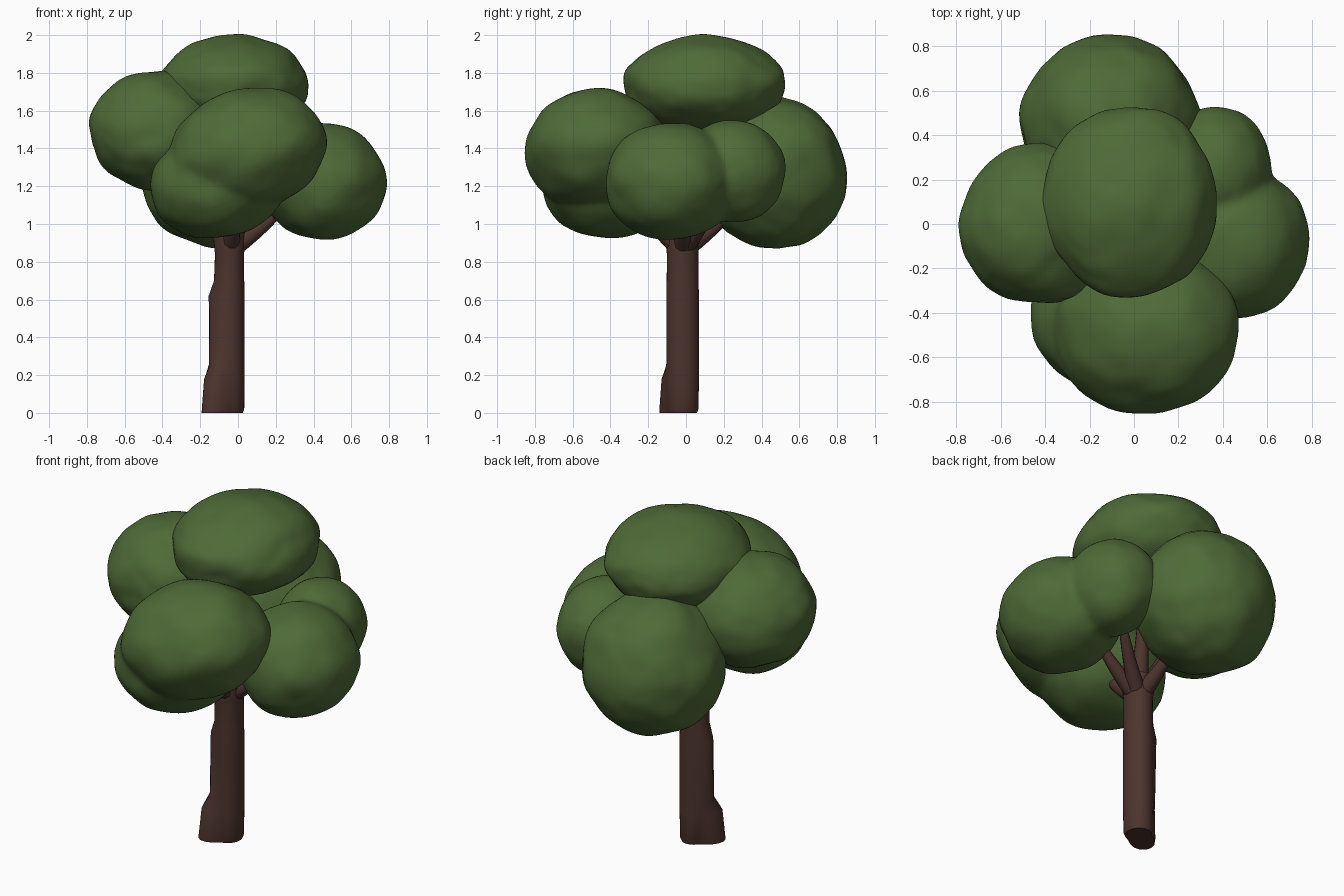
import bpy, bmesh, math
from mathutils import Vector, Matrix, noise

cube = bpy.data.objects.get("Cube")
if cube:
    bpy.data.objects.remove(cube, do_unlink=True)


def material(name, colour):
    mat = bpy.data.materials.new(name)
    mat.use_nodes = True
    mat.diffuse_color = (*colour, 1)
    bsdf = mat.node_tree.nodes["Principled BSDF"]
    bsdf.inputs["Base Color"].default_value = (*colour, 1)
    bsdf.inputs["Roughness"].default_value = 0.9
    return mat


leaf_green = material("leaf green", (0.078, 0.145, 0.038))
bark_brown = material("bark brown", (0.072, 0.034, 0.026))


def finish(name, bm, mat):
    bmesh.ops.recalc_face_normals(bm, faces=bm.faces)
    mesh = bpy.data.meshes.new(name)
    bm.to_mesh(mesh)
    bm.free()
    mesh.materials.append(mat)
    mesh.shade_smooth()
    obj = bpy.data.objects.new(name, mesh)
    bpy.context.collection.objects.link(obj)
    return obj


# Leaf clumps: each lobe is (centre, radii, tilt about y in degrees)
def clump(name, lobes):
    bm = bmesh.new()
    for centre, radii, tilt in lobes:
        place = (Matrix.Translation(centre)
                 @ Matrix.Rotation(math.radians(tilt), 4, "Y")
                 @ Matrix.Diagonal((*radii, 1)))
        ball = bmesh.ops.create_icosphere(bm, subdivisions=5, radius=1)
        for v in ball["verts"]:
            # Gentle lumps in the foliage
            p = v.co + Vector(centre) * 3
            v.co *= 1 + 0.05 * noise.noise(p * 1.8) + 0.015 * noise.noise(p * 4)
            v.co = place @ v.co
    obj = finish(name, bm, leaf_green)
    if len(lobes) > 1:
        # Melt neighbouring lobes into one skin
        remesh = obj.modifiers.new("melt", "REMESH")
        remesh.mode = "VOXEL"
        remesh.voxel_size = 0.018
        remesh.use_smooth_shade = True
        smooth = obj.modifiers.new("soften", "SMOOTH")
        smooth.factor = 0.5
        smooth.iterations = 8


clump("top_foliage", [((-0.02, 0.10, 1.74), (0.39, 0.43, 0.26), 0)])
clump("right_foliage", [((-0.43, 0.0, 1.495), (0.355, 0.36, 0.315), 0)])
clump("front_foliage", [((0.05, -0.47, 1.39), (0.42, 0.38, 0.325), -12),
                        ((-0.10, -0.41, 1.21), (0.37, 0.35, 0.285), -10)])
clump("left_foliage", [((0.45, -0.08, 1.225), (0.34, 0.345, 0.31), 0),
                       ((0.37, 0.25, 1.28), (0.25, 0.28, 0.27), 0)])
clump("back_foliage", [((-0.11, 0.47, 1.27), (0.40, 0.38, 0.405), 0)])

# Trunk: rings of (height, radius, ridge size, ridge angle in degrees)
RINGS = [(0.0, 0.07, 0.095, 212), (0.02, 0.078, 0.085, 212),
         (0.18, 0.08, 0.068, 210), (0.26, 0.08, 0.03, 190),
         (0.62, 0.08, 0.03, 180), (0.70, 0.078, 0.004, 180),
         (0.84, 0.077, 0, 180), (0.92, 0.085, 0, 180), (0.98, 0.08, 0, 180)]
SIDES = 32
bm = bmesh.new()
loops = []
for z, radius, ridge, facing in RINGS:
    loop = []
    for i in range(SIDES):
        a = math.tau * i / SIDES
        r = radius + ridge * max(0, math.cos(a - math.radians(facing))) ** 4
        loop.append(bm.verts.new((-0.045 + r * math.cos(a),
                                  -0.018 + r * 1.08 * math.sin(a), z)))
    loops.append(loop)
for low, high in zip(loops, loops[1:]):
    for i in range(SIDES):
        j = (i + 1) % SIDES
        bm.faces.new((low[i], low[j], high[j], high[i]))
bm.faces.new(loops[0])
bm.faces.new(loops[-1])
trunk = finish("trunk", bm, bark_brown)
bpy.context.view_layer.objects.active = trunk
trunk.select_set(True)
bpy.ops.object.shade_smooth_by_angle(angle=math.radians(50))
trunk.select_set(False)

# Branches: tapered curves fanning out into the clumps
TIPS = {"left_branch": (0.30, 0.0, 1.15), "right_branch": (-0.30, 0.0, 1.35),
        "front_branch": (0.0, -0.30, 1.15), "back_branch": (-0.08, 0.30, 1.13),
        "back_left_branch": (0.27, 0.20, 1.20), "top_branch": (-0.02, 0.08, 1.62)}
for name, tip in TIPS.items():
    start, end = Vector((-0.045, -0.018, 0.86)), Vector(tip)
    middle = start.lerp(end, 0.5)
    middle.z -= 0.02
    curve = bpy.data.curves.new(name, "CURVE")
    curve.dimensions = "3D"
    curve.bevel_depth = 0.055
    curve.bevel_resolution = 3
    curve.use_fill_caps = True
    spline = curve.splines.new("BEZIER")
    spline.bezier_points.add(2)
    for point, co, size in zip(spline.bezier_points, (start, middle, end), (1, 0.65, 0.3)):
        point.co = co
        point.radius = size
        point.handle_left_type = point.handle_right_type = "AUTO"
    curve.materials.append(bark_brown)
    bpy.context.collection.objects.link(bpy.data.objects.new(name, curve))
